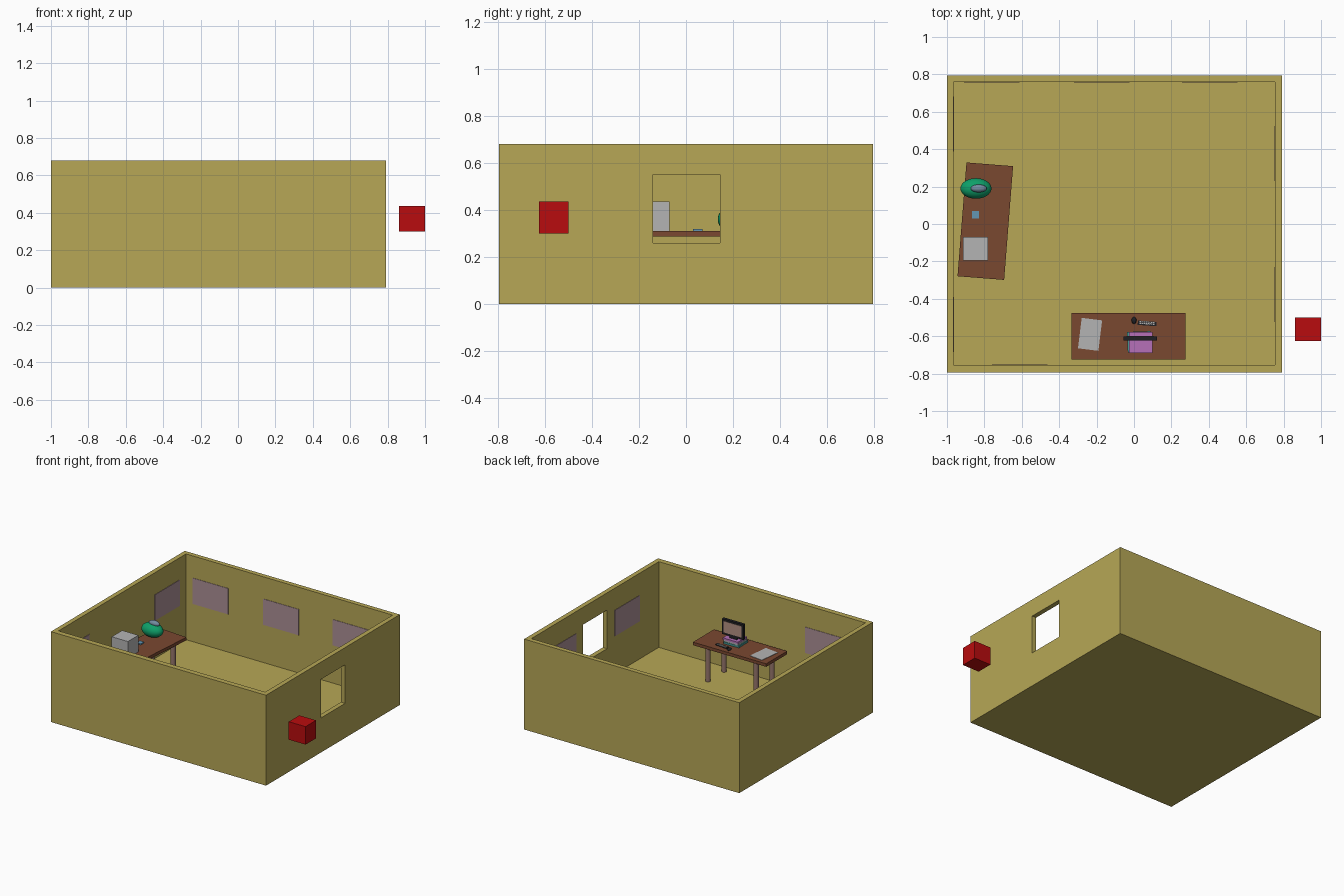
import bpy
from math import radians
from mathutils import Matrix, Vector

if "Cube" in bpy.data.objects:
    bpy.data.objects.remove(bpy.data.objects["Cube"])

mats = {}

def material(name, rgb):
    m = bpy.data.materials.new(name)
    lin = [((c / 255 + 0.055) / 1.055) ** 2.4 for c in rgb]
    m.diffuse_color = (*lin, 1)
    m.use_nodes = True
    m.node_tree.nodes["Principled BSDF"].inputs["Base Color"].default_value = m.diffuse_color
    mats[name] = m

for n, c in {"wall": (183, 167, 86), "wood": (122, 72, 48), "leg": (150, 118, 108),
             "red": (185, 12, 14), "green": (14, 160, 105), "slate": (115, 140, 160),
             "blue": (100, 150, 180), "poster": (172, 143, 150), "black": (32, 32, 35),
             "purple": (182, 112, 185), "teal": (70, 150, 145), "paper": (180, 180, 180),
             "screen": (180, 145, 130)}.items():
    material(n, c)

def finish(o, name, mat):
    o.name = name
    if mat:
        o.data.materials.append(mats[mat])
    return o

def box(name, x, y, z, mat=None, rot=0):
    """Box from (min, max) ranges, turned about its own centre."""
    bpy.ops.mesh.primitive_cube_add(size=1, location=[sum(r) / 2 for r in (x, y, z)],
                                    rotation=(0, 0, radians(rot)))
    o = bpy.context.object
    o.scale = [r[1] - r[0] for r in (x, y, z)]
    return finish(o, name, mat)

def ball(name, loc, radii, mat):
    bpy.ops.mesh.primitive_uv_sphere_add(segments=32, ring_count=16, location=loc)
    o = bpy.context.object
    o.scale = radii
    bpy.ops.object.shade_smooth()
    return finish(o, name, mat)

def cut(target, cutter):
    m = target.modifiers.new("cut", "BOOLEAN")
    m.operation, m.solver, m.object = "DIFFERENCE", "EXACT", cutter
    bpy.context.view_layer.objects.active = target
    bpy.ops.object.modifier_apply(modifier=m.name)
    bpy.data.objects.remove(cutter)

# open room with a window in the right wall
FLOOR, TOP = 0.035, 0.31
room = box("room", (-1, 0.79), (-0.795, 0.795), (0, 0.68), "wall")
cut(room, box("interior_cutter", (-0.965, 0.755), (-0.755, 0.76), (FLOOR, 0.9)))
cut(room, box("window_cutter", (0.7, 0.85), (-0.14, 0.145), (0.26, 0.55)))

# wall posters
PZ, H, T = (0.32, 0.515), 0.148, 0.003
for i, c in enumerate((-0.76, -0.173, 0.405)):
    box(f"back_poster_{i}", (c - H, c + H), (0.76 - T, 0.761), PZ, "poster")
for i, c in enumerate((-0.537, 0.535)):
    box(f"left_poster_{i}", (-0.966, -0.965 + T), (c - H, c + H), PZ, "poster")
for i, c in enumerate((-0.377, 0.377)):
    box(f"right_poster_{i}", (0.755 - T, 0.756), (c - H, c + H), PZ, "poster")
box("front_poster", (-0.61 - H, -0.61 + H), (-0.756, -0.755 + T), PZ, "poster")

# desks: top and four round legs
def desk(name, cx, cy, angle):
    o = box(name + "_top", (cx - 0.305, cx + 0.305), (cy - 0.125, cy + 0.125), (TOP - 0.023, TOP), "wood", angle)
    turn = Matrix.Rotation(radians(angle), 3, "Z")
    for sx in (-1, 1):
        for sy in (-1, 1):
            p = turn @ Vector((sx * 0.2, sy * 0.095, 0)) + Vector((cx, cy, (FLOOR + TOP - 0.02) / 2))
            bpy.ops.mesh.primitive_cylinder_add(vertices=24, radius=0.018, depth=TOP - 0.02 - FLOOR, location=p)
            bpy.ops.object.shade_smooth_by_angle()
            finish(bpy.context.object, name + "_leg", "leg")

desk("front_desk", -0.03, -0.6, 0)
desk("left_desk", -0.795, 0.015, 85.5)

# red block outside
box("red_block", (0.86, 1.0), (-0.625, -0.5), (0.30, 0.435), "red")

# things on the left desk
box("grey_box", (-0.915, -0.78), (-0.195, -0.07), (TOP, 0.435), "paper")
box("small_tile", (-0.865, -0.83), (0.03, 0.07), (TOP, 0.318), "blue")
ball("green_ball", (-0.845, 0.19, 0.36), (0.083, 0.055, 0.052), "green")
ball("ball_cap", (-0.83, 0.19, 0.412), (0.043, 0.021, 0.021), "slate")

# things on the front desk
box("paper", (-0.29, -0.18), (-0.672, -0.508), (TOP, 0.313), "paper", -7)
box("book_teal", (-0.035, 0.09), (-0.685, -0.575), (TOP, 0.325), "teal", 2)
box("book_grey", (-0.028, 0.092), (-0.688, -0.578), (0.325, 0.337), "paper")
box("book_purple", (-0.026, 0.1), (-0.69, -0.578), (0.337, 0.35), "purple")
box("monitor_stand", (0.0, 0.06), (-0.62, -0.605), (0.35, 0.372), "black")
box("monitor", (-0.055, 0.122), (-0.624, -0.602), (0.365, 0.48), "black")
box("screen", (-0.04, 0.107), (-0.603, -0.6), (0.38, 0.465), "screen")
box("keyboard", (0.02, 0.12), (-0.543, -0.52), (TOP, 0.318), "black", -4)
for r in range(2):
    for k in range(8):
        x, y = 0.029 + k * 0.0105, -0.5365 + r * 0.01 - (k - 3.5) * 0.0007
        box("key", (x, x + 0.008), (y, y + 0.007), (0.317, 0.321), "paper", -4)
ball("mouse", (0, -0.515, 0.315), (0.013, 0.019, 0.011), "black")
